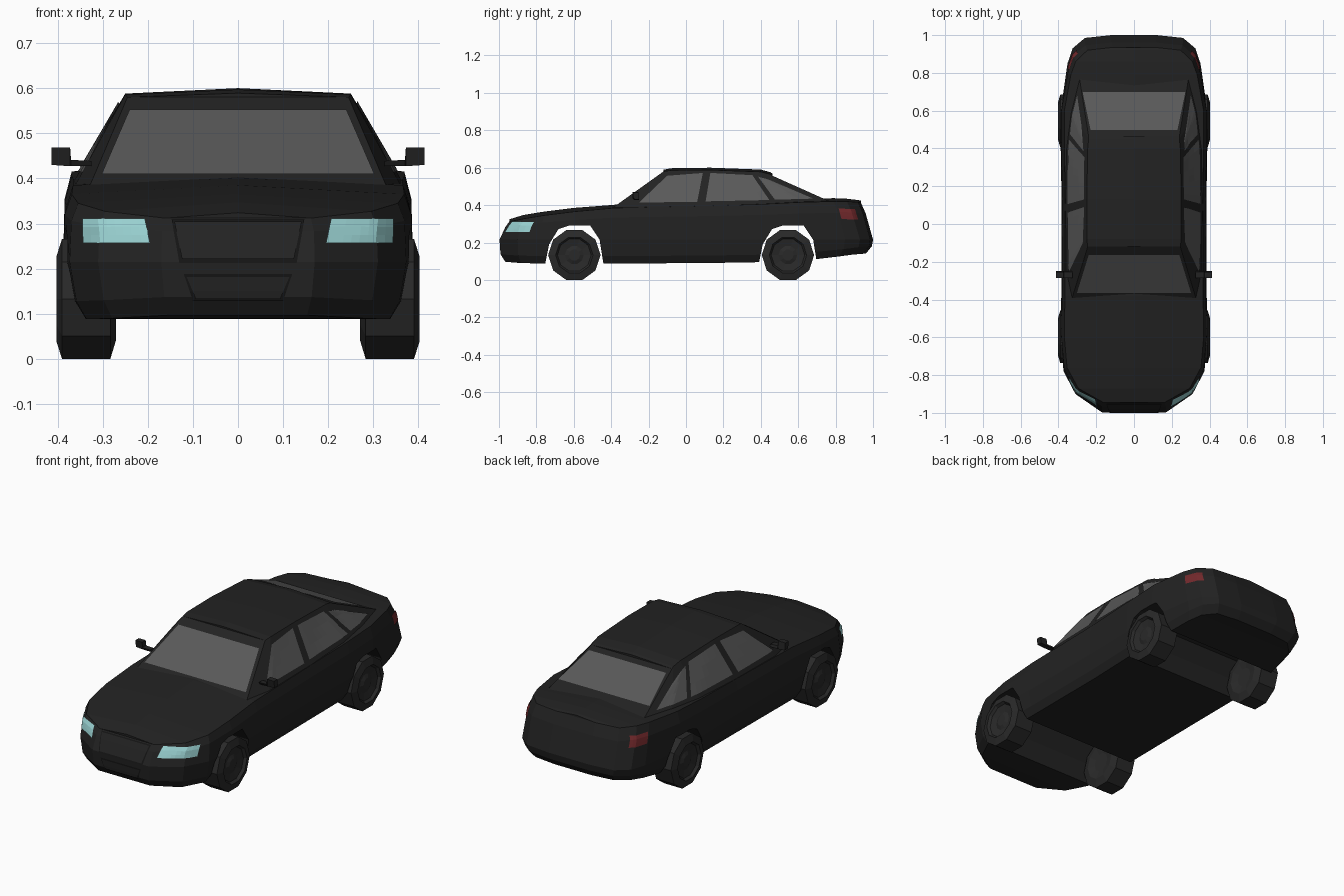
import bpy, bmesh, math
from mathutils import Vector
from mathutils.bvhtree import BVHTree

if "Cube" in bpy.data.objects:
    bpy.data.objects.remove(bpy.data.objects["Cube"])


def material(name, rgb):
    m = bpy.data.materials.new(name)
    m.diffuse_color = (*rgb, 1)
    m.use_nodes = True
    m.node_tree.nodes["Principled BSDF"].inputs["Base Color"].default_value = m.diffuse_color
    return m


PAINT = material("black_paint", (0.016, 0.016, 0.016))
TRIM = material("dark_trim", (0.007, 0.007, 0.007))
GLASS = material("tinted_glass", (0.1, 0.1, 0.1))
RUBBER = material("rubber", (0.022, 0.022, 0.022))
LAMP = material("lamp_blue", (0.33, 0.66, 0.66))
RED = material("lamp_red", (0.17, 0.022, 0.025))


def finish(name, bm, mat):
    me = bpy.data.meshes.new(name)
    bm.to_mesh(me)
    bm.free()
    me.materials.append(mat)
    ob = bpy.data.objects.new(name, me)
    bpy.context.collection.objects.link(ob)
    return ob


def loft(name, rings, mat, strip_caps=False):
    """Skin a row of closed rings; strip caps join each point to its mirrored twin."""
    bm = bmesh.new()
    vs = [[bm.verts.new(p) for p in r] for r in rings]
    n = len(rings[0])
    for a, b in zip(vs, vs[1:]):
        for i in range(n):
            j = (i + 1) % n
            bm.faces.new((a[i], a[j], b[j], b[i]))
    for r in (vs[0], vs[-1]):
        if not strip_caps:
            bm.faces.new(r)
            continue
        for i in range(n // 2):
            loop = [r[i], r[i + 1], r[(n - i - 1) % n], r[(n - i) % n]]
            bm.faces.new(list(dict.fromkeys(loop)))
    bmesh.ops.recalc_face_normals(bm, faces=bm.faces)
    tree = BVHTree.FromBMesh(bm)
    return finish(name, bm, mat), tree


def mirrored(half):
    """Full ring from a half section that starts and ends on the centre line."""
    return half + [(-x, y, z) for x, y, z in half[-2:0:-1]]


def panel(name, tree, axis, side, quad, mat, lift=0.004, nu=8, nv=3):
    """Project a quad (u, z corners) along an axis onto a surface."""
    bm = bmesh.new()
    d = Vector((-side, 0, 0)) if axis == "x" else Vector((0, -side, 0))
    a, b, c, e = [Vector(p) for p in quad]
    grid = []
    for j in range(nv + 1):
        row = []
        for i in range(nu + 1):
            u, v = a.lerp(b, i / nu).lerp(e.lerp(c, i / nu), j / nv)
            o = Vector((2 * side, u, v)) if axis == "x" else Vector((u, 2 * side, v))
            hit, nor, _, _ = tree.ray_cast(o, d)
            row.append(bm.verts.new(hit + nor * lift) if hit else None)
        grid.append(row)
    for r, s in zip(grid, grid[1:]):
        for i in range(nu):
            f = (r[i], r[i + 1], s[i + 1], s[i])
            if all(f):
                face = bm.faces.new(f)
                face.normal_update()
                if face.normal.dot(d) > 0:
                    face.normal_flip()
    return finish(name, bm, mat)


# Lower body: y at bumper, y at deck, half width, floor z, shoulder z, centre z
stations = [
    (-0.997, -0.945, 0.17, 0.097, 0.312, 0.324), (-0.90, -0.87, 0.31, 0.09, 0.327, 0.347),
    (-0.78, -0.76, 0.373, 0.088, 0.345, 0.365), (-0.6, -0.6, 0.388, 0.088, 0.365, 0.385),
    (-0.38, -0.38, 0.385, 0.088, 0.385, 0.402), (0.1, 0.1, 0.383, 0.09, 0.395, 0.41),
    (0.4, 0.4, 0.388, 0.095, 0.405, 0.42), (0.6, 0.6, 0.388, 0.10, 0.415, 0.432),
    (0.85, 0.79, 0.352, 0.125, 0.42, 0.437), (0.93, 0.86, 0.325, 0.135, 0.42, 0.434),
    (0.985, 0.92, 0.26, 0.14, 0.415, 0.427), (1.0, 0.935, 0.12, 0.14, 0.414, 0.424)]
rings = []
for y, yt, x, zb, zs, zc in stations:
    mid = lambda t: y + (yt - y) * t
    rings.append(mirrored([
        (0, mid(0.6), zb), (x * 0.9, mid(0.6), zb), (x * 0.96, mid(0.1), zb + 0.04),
        (x, y, 0.215), (x * 0.99, mid(0.6), 0.215 + (zs - 0.215) * 0.7),
        (x * 0.95, yt, zs), (0, yt, zc)]))
body, body_tree = loft("car_body", rings, PAINT, True)

# Wheel arches cut straight through the body
arch = [(-0.157, -0.05), (-0.155, 0.09), (-0.135, 0.19), (-0.085, 0.272), (-0.03, 0.29),
        (0.085, 0.29), (0.135, 0.215), (0.155, 0.09), (0.157, -0.05)]
AXLES = (("front", -0.597), ("rear", 0.545))
for label, yc in AXLES:
    cutter, _ = loft(label + "_arch_cutter",
                     [[(x, yc + y, z) for y, z in arch] for x in (-0.6, 0.6)], PAINT)
    cutter.hide_render = True
    mod = body.modifiers.new("arch", "BOOLEAN")
    mod.operation, mod.solver, mod.object = "DIFFERENCE", "EXACT", cutter
    bpy.context.view_layer.objects.active = body
    bpy.ops.object.modifier_apply(modifier=mod.name)
    bpy.data.objects.remove(cutter)

# Cabin: base y, half width, z; roof-edge y, half width, z; roof centre z
cabin_stations = [
    (-0.40, 0.33, 0.38, -0.12, 0.245, 0.58, 0.589), (-0.25, 0.362, 0.383, -0.08, 0.25, 0.586, 0.597),
    (0.13, 0.366, 0.39, 0.13, 0.25, 0.588, 0.6), (0.40, 0.36, 0.40, 0.40, 0.245, 0.578, 0.59),
    (0.60, 0.335, 0.41, 0.45, 0.24, 0.565, 0.576), (0.78, 0.29, 0.415, 0.462, 0.24, 0.557, 0.568)]
rings = [mirrored([(0, yb, zb), (xb, yb, zb), (xt, yt, zt), (0, yt, zc)])
         for yb, xb, zb, yt, xt, zt, zc in cabin_stations]
cabin, cabin_tree = loft("cabin", rings, PAINT, True)

# Windscreen and rear window
panel("windscreen", cabin_tree, "y", -1,
      [(-0.302, 0.407), (0.302, 0.407), (0.24, 0.55), (-0.24, 0.55)], GLASS)
panel("rear_window", cabin_tree, "y", 1,
      [(-0.272, 0.452), (0.272, 0.452), (0.23, 0.542), (-0.23, 0.542)], GLASS)

# Grille and lower intake, each a dark rim with a painted insert
for name, w0, w1, z0, z1 in (("grille", 0.13, 0.147, 0.213, 0.307), ("intake", 0.10, 0.12, 0.13, 0.188)):
    for part, g, lift, mat in (("rim", 0, 0.003, TRIM), ("insert", 0.006, 0.006, PAINT)):
        panel(name + "_" + part, body_tree, "y", -1,
              [(-w0 + g, z0 + g), (w0 - g, z0 + g), (w1 - g, z1 - g), (-w1 + g, z1 - g)], mat, lift)

# Parts that repeat on both sides
side_windows = {
    "front": [(-0.25, 0.412), (0.06, 0.415), (0.09, 0.57), (-0.10, 0.555)],
    "rear": [(0.105, 0.418), (0.445, 0.425), (0.355, 0.558), (0.13, 0.57)],
    "quarter": [(0.475, 0.427), (0.68, 0.432), (0.44, 0.535), (0.385, 0.55)]}
wheel_profile = [(0.05, 0.28), (0.095, 0.27), (0.14, 0.283), (0.14, 0.39), (0.1, 0.402),
                 (0.09, 0.388), (0.05, 0.38), (0.03, 0.388)]
for s, side in ((1, "left"), (-1, "right")):
    for label, quad in side_windows.items():
        panel(f"{label}_side_window_{side}", cabin_tree, "x", s, quad, GLASS)
    panel("headlight_" + side, body_tree, "y", -1,
          [(s * 0.193, 0.256), (s * 0.34, 0.256), (s * 0.342, 0.309), (s * 0.205, 0.309)], LAMP)
    panel("tail_light_" + side, body_tree, "x", s,
          [(0.83, 0.325), (0.918, 0.322), (0.9, 0.378), (0.815, 0.38)], RED)
    # Wheels
    for label, yc in AXLES:
        ang = [2 * math.pi * (i + 0.5) / 10 - math.pi / 2 for i in range(10)]
        loft(f"{label}_wheel_{side}",
             [[(s * x, yc + r * math.cos(t), 0.133 + r * math.sin(t)) for t in ang]
              for r, x in wheel_profile], RUBBER)
    # Door mirror: arm and housing
    arm = [(0.325, 0.427, 0.012), (0.37, 0.427, 0.014), (0.372, 0.427, 0.042), (0.413, 0.43, 0.038)]
    loft("door_mirror_" + side,
         [[(s * x, -0.29 + 0.012, z), (s * x, -0.25, z), (s * x, -0.255, z + h), (s * x, -0.285, z + h)]
          for x, z, h in arm], PAINT)
